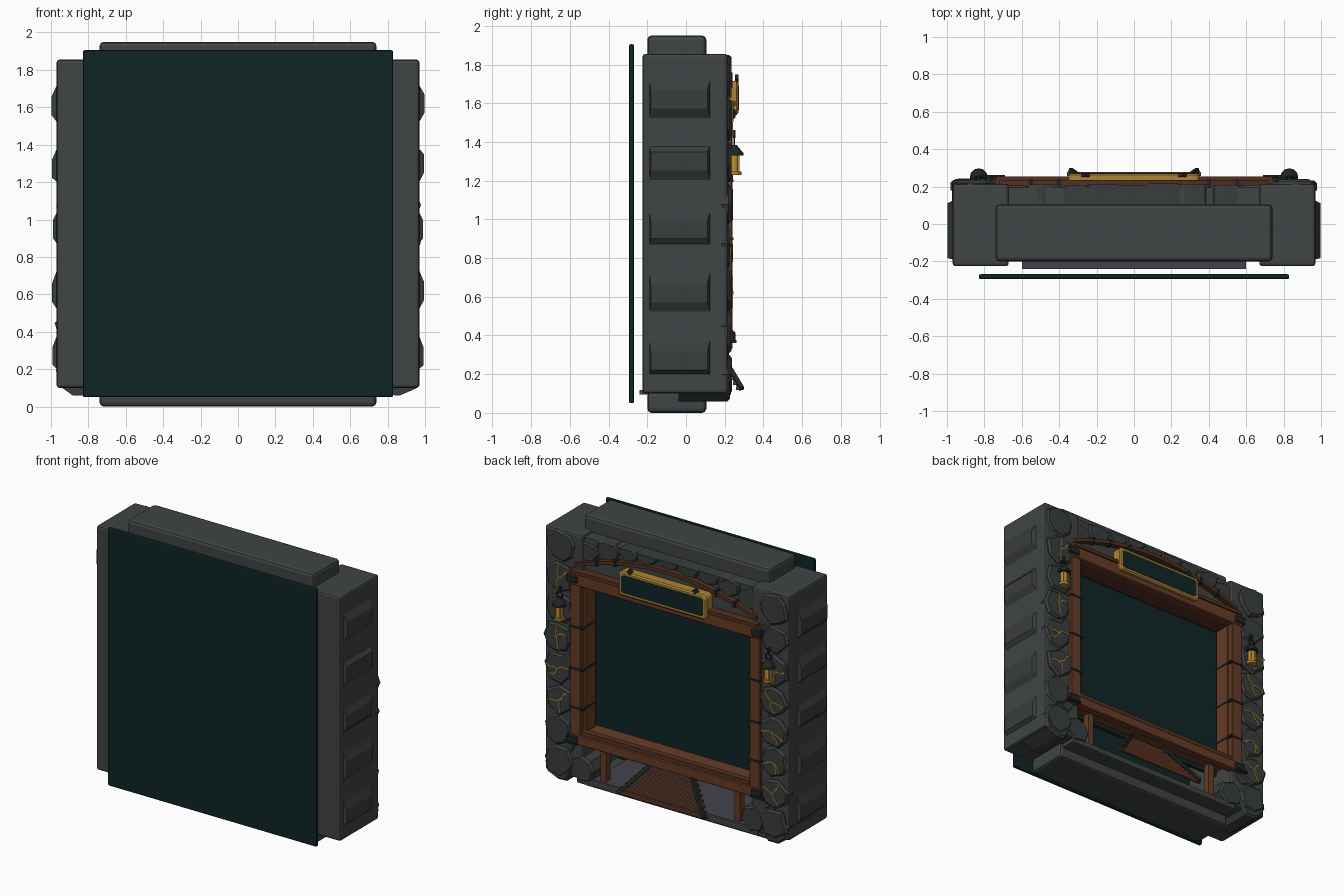
import bpy, bmesh, math, random
from mathutils import Vector, Matrix

if "Cube" in bpy.data.objects:
    bpy.data.objects.remove(bpy.data.objects["Cube"])
random.seed(4)

def mat(name, r, g, b):
    m = bpy.data.materials.new(name)
    m.diffuse_color = (r, g, b, 1)
    m.use_nodes = True
    m.node_tree.nodes["Principled BSDF"].inputs["Base Color"].default_value = m.diffuse_color
    return m

STONE = mat("grey stone", .052, .058, .058)
ROCK = mat("dark rock", .042, .047, .047)
TEAL = mat("dark teal", .005, .018, .019)
WOOD = mat("brown wood", .135, .045, .019)
DWOOD = mat("dark wood", .085, .03, .014)
IRON = mat("black iron", .014, .019, .02)
GOLD = mat("gold", .42, .23, .036)
GLOW = mat("lantern amber", .55, .27, .03)
SLATE = mat("slate floor", .055, .055, .068)

def finish(name, bm, m):
    bmesh.ops.recalc_face_normals(bm, faces=bm.faces)
    me = bpy.data.meshes.new(name)
    bm.to_mesh(me)
    bm.free()
    me.materials.append(m)
    ob = bpy.data.objects.new(name, me)
    bpy.context.collection.objects.link(ob)
    return ob

def box(name, x, y, z, m, bevel=0.0, seg=2):
    """Box from (min, max) ranges, with optional bevel."""
    bm = bmesh.new()
    bmesh.ops.create_cube(bm, size=1)
    for v in bm.verts:
        v.co = Vector([(r[0] + r[1]) / 2 + c * (r[1] - r[0]) for r, c in zip((x, y, z), v.co)])
    if bevel:
        bmesh.ops.bevel(bm, geom=bm.edges[:], offset=bevel, segments=seg, affect='EDGES', profile=.5)
    return finish(name, bm, m)

def span(s, a, b):
    return (min(s * a, s * b), max(s * a, s * b))

def bar(name, a, b, w, d, m):
    """Square bar from a to b; w wide across, d deep."""
    a, b = Vector(a), Vector(b)
    t = (b - a).normalized()
    side = t.cross(Vector((0, 1, 0))).normalized()
    up = side.cross(t).normalized()
    bm = bmesh.new()
    bmesh.ops.create_cube(bm, size=1)
    for v in bm.verts:
        c = v.co.copy()
        v.co = (a + b) / 2 + side * c.x * w + up * c.y * d + t * c.z * (b - a).length
    return finish(name, bm, m)

def loft(name, rings, m):
    """Skin equal-length rings and cap both ends."""
    bm = bmesh.new()
    vs = [[bm.verts.new(p) for p in r] for r in rings]
    n = len(vs[0])
    for a, b in zip(vs, vs[1:]):
        for i in range(n):
            bm.faces.new((a[i], a[(i + 1) % n], b[(i + 1) % n], b[i]))
    bm.faces.new(vs[0])
    bm.faces.new(vs[-1])
    return finish(name, bm, m)

def stone(name, cx, cz, rx, rz, y0, y1, zmax=1.85):
    """Irregular chamfered stone facing +y."""
    n = random.choice((6, 7, 8))
    off = random.random()
    pts = []
    for i in range(n):
        a = (i + off + random.uniform(-.18, .18)) / n * math.tau
        k = random.uniform(.9, 1.1)
        pts.append((rx * k * math.cos(a), rz * k * math.sin(a)))
    ring = lambda y, k: [(cx + p[0] * k, y, min(cz + p[1] * k, zmax)) for p in pts]
    return loft(name, [ring(y0, 1), ring(y1 - .015, 1), ring(y1, .86)], ROCK)

def vein(name, cx, cz, y):
    """Branching gold crack on a stone."""
    for k in range(3):
        a = random.uniform(0, 1) + k * 2.1
        p = Vector((cx, y, cz))
        for j in range(3):
            a += random.uniform(-.8, .8)
            q = p + Vector((math.cos(a), 0, math.sin(a))) * .032
            bar(name, p, q, .008, .006, GOLD)
            p = q

# Back panel, stone beams and floor
box("back_panel", (-.83, .83), (-.295, -.268), (.05, 1.905), TEAL, .01)
box("top_beam", (-.74, .74), (-.2, .105), (1.72, 1.95), STONE, .022)
box("bottom_beam", (-.74, .74), (-.2, .105), (0, .11), STONE, .022)
box("floor_slab", (-.6, .6), (-.24, .2), (.095, .118), SLATE)
box("floor_front", (-.72, .72), (.08, .215), (.07, .115), STONE, .01)
box("arch_wall", (-.7, .7), (.06, .195), (1.5, 1.84), STONE)
box("inner_screen", (-.68, .68), (.045, .07), (.38, 1.56), TEAL)

for s in (-1, 1):
    # Columns with side plates
    box("column", span(s, .67, .97), (-.225, .215), (.1, 1.855), STONE, .015)
    for z0, z1, t in ((1.52, 1.72, .998), (1.2, 1.38, .995), (.87, 1.04, .99), (.52, .73, .995), (.2, .38, .992)):
        zc = (z0 + z1) / 2 + random.uniform(-.02, .02)
        rect = lambda x, ya, yb, a, b: [(s * x, ya, a), (s * x, yb, a), (s * x, yb, b), (s * x, ya, b)]
        loft("side_stone", [rect(.95, -.19, .125, z0 - .02, z1 + .02), rect(.968, -.19, .125, z0, z1),
                            rect(t, -.182, .11, zc - .05, zc + .045)], ROCK)
    # Column face stones, some with gold veins
    for i in range(8):
        cx, cz = s * (.855 + random.uniform(-.012, .012)), .2 + i * .22
        y1 = random.uniform(.226, .238)
        stone("face_stone", cx, cz, .115, .112, .18, y1)
        if i in ((2, 3, 6) if s > 0 else (1, 2, 3, 5)) or i == 4:
            vein("gold_vein", cx, cz, y1 + .002)
    for i in range(5):
        stone("filler_stone", s * .775, .35 + i * .3, .06, .07, .18, .222)
    # Foot boulders
    stone("foot_boulder", s * .86, .165, .115, .11, -.04, .228)
    stone("inner_boulder", s * .68, .18, .1, .1, .02, .222)

# Stones over the arch
arch_z = lambda x: 1.64 + .14 * (1 - (x / .72) ** 2)
for i in range(9):
    x = -.64 + i * .16
    stone("arch_stone", x, arch_z(x) + .075, .095, .075, .11, random.uniform(.205, .222), 1.845)

# Curved wooden arch strip with iron straps
rings = []
for i in range(21):
    x = -.72 + i * .072
    z = arch_z(x)
    rings.append([(x, .19, z - .012), (x, .235, z - .012), (x, .235, z + .014), (x, .19, z + .014)])
loft("arch_strip", rings, DWOOD)
for x in (-.55, -.4, .4, .55):
    box("arch_strap", (x - .01, x + .01), (.19, .241), (arch_z(x) - .02, arch_z(x) + .022), IRON)

# Wooden frame: lintel, sill, posts, and reveal boards
box("lintel", (-.76, .76), (.19, .245), (1.5, 1.59), WOOD, .006, 1)
box("lintel_cap", (-.74, .74), (.19, .255), (1.585, 1.61), DWOOD)
box("sill", (-.76, .76), (.19, .245), (.36, .43), WOOD, .006, 1)
box("sill_step", (-.68, .68), (.19, .235), (.43, .46), DWOOD)
box("reveal_top", (-.68, .68), (.09, .2), (1.49, 1.52), DWOOD)
box("reveal_bottom", (-.68, .68), (.07, .2), (.41, .445), WOOD)
for s in (-1, 1):
    box("post", span(s, .67, .755), (.19, .24), (.42, 1.51), WOOD, .006, 1)
    box("reveal_side", span(s, .655, .68), (.09, .2), (.42, 1.51), WOOD)
    for z in (.62, .9, 1.2):
        box("post_strap", span(s, .652, .758), (.088, .246), (z - .007, z + .007), IRON)
    for z in (.37, 1.52):
        box("corner_bracket", span(s, .69, .775), (.19, .255), (z, z + .05), IRON, .006, 1)
    box("sill_plate", span(s, .69, .79), (.1, .262), (.362, .376), IRON)
    box("lower_leg", span(s, .51, .555), (.13, .18), (.11, .37), WOOD)

    # Hanging lanterns
    lx = s * .83
    def cyl(name, r0, r1, z0, z1, m, n=12, y=.25):
        ring = lambda r, z: [(lx + r * math.cos(k * math.tau / n), y + r * math.sin(k * math.tau / n), z) for k in range(n)]
        loft(name, [ring(r0, z0), ring(r1, z1)], m)
    cyl("lantern_base", .036, .036, 1.23, 1.248, GOLD)
    cyl("lantern_glass", .024, .024, 1.248, 1.33, GLOW)
    cyl("lantern_cap", .048, .046, 1.33, 1.345, IRON)
    cyl("lantern_roof", .044, .012, 1.345, 1.385, IRON)
    for k in range(4):
        a = (k + .5) * math.pi / 2
        px, py = lx + .03 * math.cos(a), .25 + .03 * math.sin(a)
        box("lantern_rod", (px - .004, px + .004), (py - .004, py + .004), (1.245, 1.333), GOLD)
    bpy.ops.mesh.primitive_torus_add(location=(lx, .25, 1.405), rotation=(math.pi / 2, 0, 0), major_radius=.022,
                                     minor_radius=.005, major_segments=16, minor_segments=6)
    ring_ob = bpy.context.object
    ring_ob.name = "lantern_ring"
    ring_ob.data.materials.append(IRON)
    bar("lantern_hook", (lx, .25, 1.42), (lx, .25, 1.46), .012, .012, IRON)
    box("lantern_arm", (lx - .007, lx + .007), (.2, .256), (1.448, 1.462), IRON)

# Sign with rounded gold border
def rounded(hx, z0, z1, r, y):
    pts = []
    for cx, cz, a0 in ((hx - r, z1 - r, 0), (-hx + r, z1 - r, 90), (-hx + r, z0 + r, 180), (hx - r, z0 + r, 270)):
        for k in range(5):
            a = math.radians(a0 + k * 22.5)
            pts.append((cx + r * math.cos(a), y, cz + r * math.sin(a)))
    return pts
loft("sign_border", [rounded(.35, 1.54, 1.715, .03, .2), rounded(.35, 1.54, 1.715, .03, .262),
                     rounded(.34, 1.55, 1.705, .025, .27)], GOLD)
loft("sign_face", [rounded(.325, 1.564, 1.691, .02, .265), rounded(.325, 1.564, 1.691, .02, .273)], TEAL)
for s in (-1, 1):
    bar("sign_bracket", (s * .27, .262, 1.715), (s * .25, .262, 1.74), .03, .02, IRON)

# Sloping track with ties, widening outward
top, bot = Vector((.13, .14, .37)), Vector((.34, .288, .125))
for s in (-1, 1):
    bar("rail", (s * top.x, top.y, top.z), (s * bot.x, bot.y, bot.z), .024, .024, IRON)
for i in range(9):
    p = top.lerp(bot, .08 + i * .108)
    bar("track_tie", (-p.x - .03, p.y - .012, p.z - .012), (p.x + .03, p.y - .012, p.z - .012), .018, .02, WOOD)
